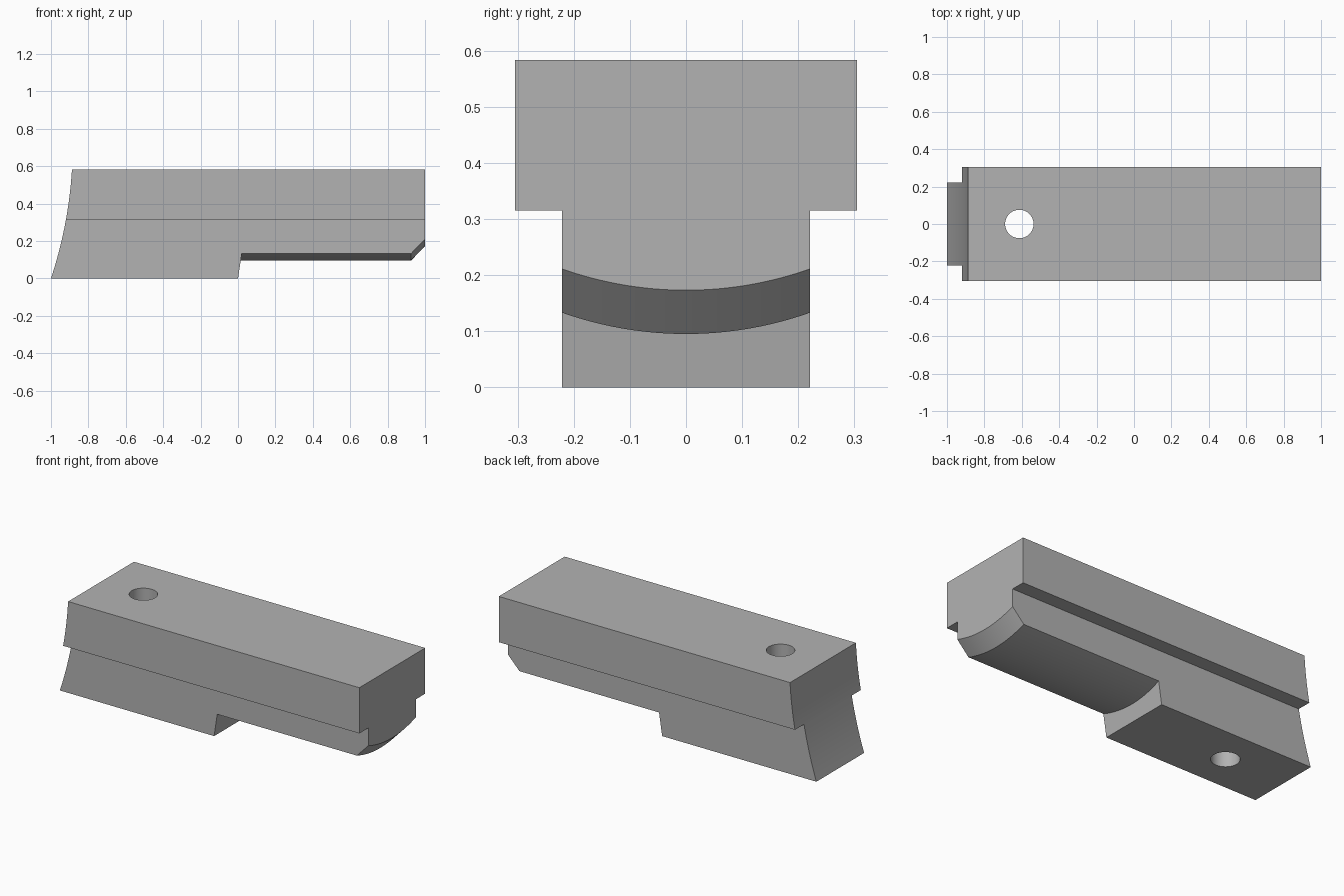
import bpy, bmesh, math
from mathutils import Vector

cube = bpy.data.objects.get("Cube")
if cube:
    bpy.data.objects.remove(cube, do_unlink=True)

grey = bpy.data.materials.new("plain grey")
grey.use_nodes = True
colour = (0.45, 0.45, 0.45, 1)
grey.diffuse_color = colour
grey.node_tree.nodes["Principled BSDF"].inputs["Base Color"].default_value = colour


def loft(name, sections):
    """Closed solid through matching rings of points."""
    bm = bmesh.new()
    rings = [[bm.verts.new(p) for p in ring] for ring in sections]
    for a, b in zip(rings, rings[1:]):
        for i in range(len(a)):
            j = (i + 1) % len(a)
            bm.faces.new((a[i], a[j], b[j], b[i]))
    bm.faces.new(rings[0])
    bm.faces.new(rings[-1])
    bmesh.ops.recalc_face_normals(bm, faces=bm.faces)
    mesh = bpy.data.meshes.new(name)
    bm.to_mesh(mesh)
    bm.free()
    mesh.materials.append(grey)
    obj = bpy.data.objects.new(name, mesh)
    bpy.context.collection.objects.link(obj)
    return obj


def cut(target, tool, operation):
    """Apply a boolean and discard its tool."""
    tool.hide_render = True
    bpy.context.view_layer.objects.active = target
    mod = target.modifiers.new("cut", 'BOOLEAN')
    mod.operation, mod.object, mod.solver = operation, tool, 'EXACT'
    bpy.ops.object.modifier_apply(modifier=mod.name)
    bpy.data.objects.remove(tool, do_unlink=True)


HEIGHT, SHOULDER = 0.583, 0.315
WIDE, NARROW = 0.305, 0.221

# Side outline with the curved, hollow left end
STEPS = 24
outline = [(1, 0), (1, HEIGHT)]
for i in range(STEPS, -1, -1):
    z = HEIGHT * i / STEPS
    outline.append((-1 + 0.327 * z - 0.231 * z * z, z))
jaw = loft("jaw_block", [[(x, y, z) for x, z in outline] for y in (-0.4, 0.4)])

# T-shaped cross-section: wide top, narrow lower body
half = [(NARROW, -0.1), (NARROW, SHOULDER), (WIDE, SHOULDER), (WIDE, HEIGHT + 0.1)]
tee = half + [(-y, z) for y, z in reversed(half)]
cut(jaw, loft("tee_section", [[(x, y, z) for y, z in tee] for x in (-1.2, 1)]), 'INTERSECT')

# Rounded underside: sloping step, long relief and end chamfer
SAG, EDGE = 0.038, 0.133
radius = (NARROW ** 2 + SAG ** 2) / (2 * SAG)
limit = 0.24
arc = []
for i in range(33):
    y = limit * (2 * i / 32 - 1)
    arc.append((y, EDGE - SAG + radius - math.sqrt(radius ** 2 - y * y)))
base = [(limit, -0.2), (-limit, -0.2)]
stations = [[(0.15 * z, y, z) for y, z in arc + base]]
for x, rise in ((0.925, 0), (1.1, 0.182)):
    stations.append([(x, y, z + rise) for y, z in arc]
                    + [(x, y, z) for y, z in base])
cut(jaw, loft("underside_relief", stations), 'DIFFERENCE')

# Vertical bolt hole
ring = [Vector((math.cos(a), math.sin(a), 0)) * 0.076
        for a in (math.tau * i / 48 for i in range(48))]
cut(jaw, loft("bolt_hole", [[p + Vector((-0.613, 0, z)) for p in ring]
                            for z in (-0.2, 0.8)]), 'DIFFERENCE')

# Smooth curved faces while keeping the machined edges crisp
bpy.ops.object.select_all(action='DESELECT')
jaw.select_set(True)
bpy.context.view_layer.objects.active = jaw
bpy.ops.object.shade_smooth_by_angle(angle=math.radians(20))
